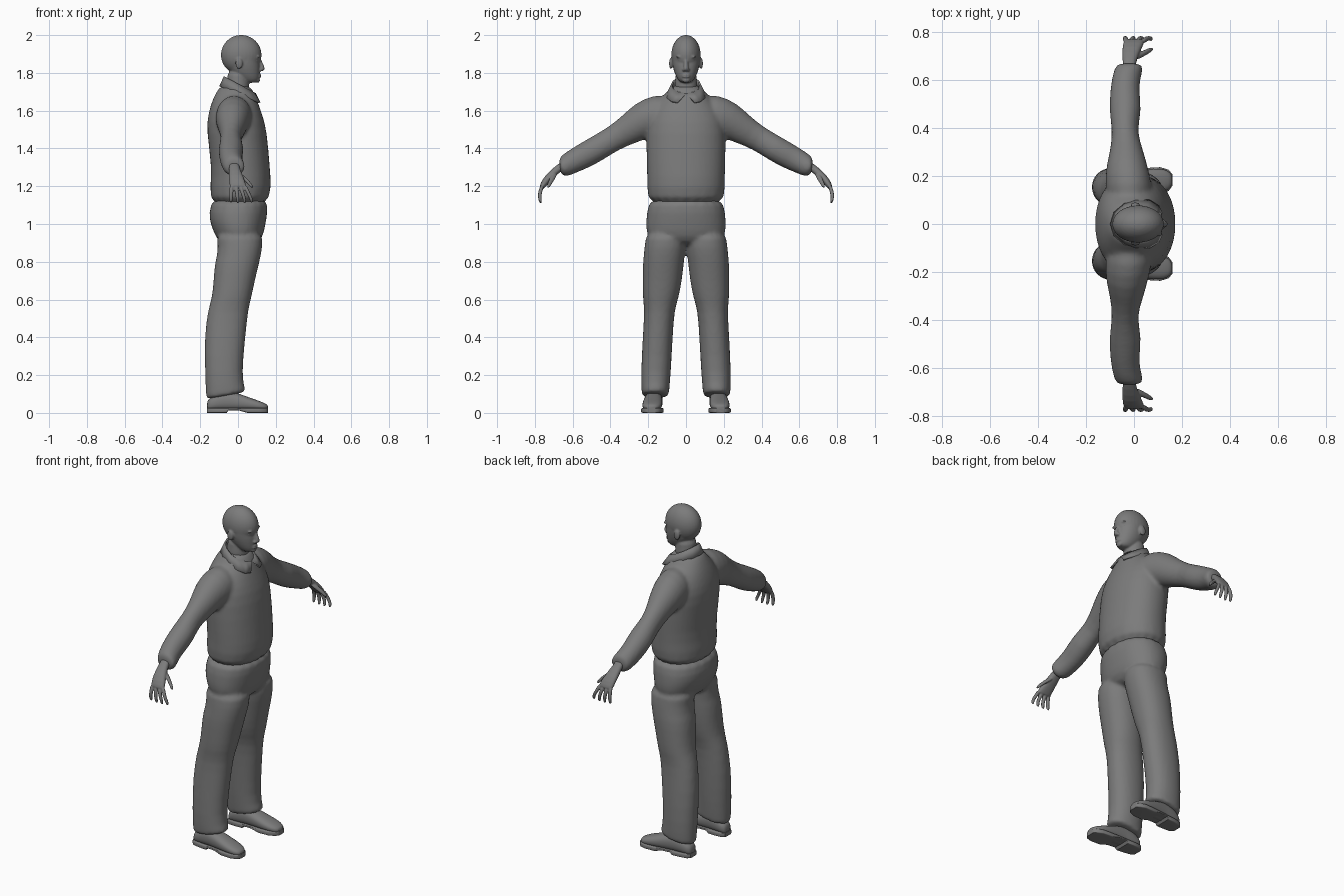
import bpy, bmesh, math
from mathutils import Vector, Matrix

cube = bpy.data.objects.get("Cube")
if cube:
    bpy.data.objects.remove(cube, do_unlink=True)

colour = (0.2, 0.2, 0.2, 1)
grey = bpy.data.materials.new("plain grey")
grey.use_nodes = True
grey.diffuse_color = colour
grey.node_tree.nodes["Principled BSDF"].inputs["Base Color"].default_value = colour
X_AXIS, Y_AXIS, Z_AXIS = Matrix.Identity(3)


def loft(bm, rings, power=2.0, segments=20):
    """Skin a row of super-ellipse rings, each (centre, half axis, half axis)."""
    def bend(t):
        return math.copysign(abs(t) ** (2 / power), t)
    angles = [math.tau * (i + 0.5) / segments for i in range(segments)]
    loops = [[bm.verts.new(centre + u * bend(math.cos(a)) + v * bend(math.sin(a)))
              for a in angles] for centre, u, v in rings]
    for lower, upper in zip(loops, loops[1:]):
        for i in range(segments):
            j = (i + 1) % segments
            bm.faces.new((lower[i], lower[j], upper[j], upper[i]))
    bm.faces.new(loops[0])
    bm.faces.new(loops[-1])


def level(z, back, front, outer, inner=None, tilt=0.0):
    """Horizontal ring from its extents; without inner it is centred on y = 0."""
    inner = -outer if inner is None else inner
    centre = Vector((back + front, inner + outer, 2 * z)) / 2
    depth = X_AXIS * (front - back) / 2 + Z_AXIS * tilt
    return centre, depth, Y_AXIS * (outer - inner) / 2


def joint(x, y, z, high, deep=None):
    """One station of a limb, with its half height and half depth."""
    return Vector((x, y, z)), high, deep or high


def limb(bm, joints, power=2.0, segments=20):
    """Loft rings set square to a path of joints."""
    rings = []
    for i, (point, high, deep) in enumerate(joints):
        before = joints[max(i - 1, 0)][0]
        after = joints[min(i + 1, len(joints) - 1)][0]
        across = (after - before).cross(X_AXIS).normalized()
        rings.append((point, X_AXIS * deep, across * high))
    loft(bm, rings, power, segments)


def ball(bm, centre, size):
    place = Matrix.Translation(centre) @ Matrix.Diagonal((*size, 1))
    bmesh.ops.create_uvsphere(bm, u_segments=16, v_segments=10, radius=1, matrix=place)


def mirror_copy(bm):
    """Repeat everything built so far on the other side of the body."""
    source = bm.verts[:] + bm.edges[:] + bm.faces[:]
    copied = bmesh.ops.duplicate(bm, geom=source)["geom"]
    verts = [item for item in copied if isinstance(item, bmesh.types.BMVert)]
    bmesh.ops.scale(bm, vec=(1, -1, 1), verts=verts)


def finish(name, bm, voxel=0.0, soften=0, rounded=True):
    """Turn the bmesh into an object, optionally blending its pieces together."""
    bmesh.ops.recalc_face_normals(bm, faces=bm.faces)
    for face in bm.faces:
        face.smooth = True
    mesh = bpy.data.meshes.new(name)
    bm.to_mesh(mesh)
    bm.free()
    mesh.materials.append(grey)
    obj = bpy.data.objects.new(name, mesh)
    bpy.context.collection.objects.link(obj)
    if rounded:
        subdivide = obj.modifiers.new("rounding", "SUBSURF")
        subdivide.levels = subdivide.render_levels = 1
    if voxel:
        blend = obj.modifiers.new("blend", "REMESH")
        blend.mode, blend.voxel_size, blend.use_smooth_shade = "VOXEL", voxel, True
        smooth = obj.modifiers.new("soften", "SMOOTH")
        smooth.factor, smooth.iterations = 0.5, soften
    return obj


# Sweater: two sleeves blended into the torso
bm = bmesh.new()
limb(bm, [joint(-.02, .08, 1.57, high=.11, deep=.09),
          joint(-.02, .15, 1.57, high=.12, deep=.1),
          joint(-.03, .23, 1.55, high=.1, deep=.09),
          joint(-.03, .3, 1.5, high=.08, deep=.07),
          joint(-.04, .39, 1.45, high=.065, deep=.05),
          joint(-.035, .47, 1.4, high=.07, deep=.07),
          joint(-.04, .56, 1.35, high=.067, deep=.06),
          joint(-.03, .62, 1.32, high=.06, deep=.06),
          joint(-.02, .65, 1.3, high=.055, deep=.06),
          joint(-.02, .67, 1.3, high=.04, deep=.05)])
mirror_copy(bm)
loft(bm, [level(1.08, back=-.15, front=.16, outer=.21),
          level(1.2, back=-.15, front=.18, outer=.207),
          level(1.3, back=-.14, front=.17, outer=.21),
          level(1.5, back=-.17, front=.155, outer=.215),
          level(1.58, back=-.16, front=.13, outer=.2),
          level(1.65, back=-.14, front=.105, outer=.15),
          level(1.7, back=-.115, front=.085, outer=.1),
          level(1.74, back=-.09, front=.06, outer=.075)], power=2.15)
finish("sweater", bm, voxel=.01, soften=5)

# Trousers: two legs blended into the hips, hems rising to the front
bm = bmesh.new()
loft(bm, [level(.98, back=-.13, front=.14, inner=0, outer=.215),
          level(.87, back=-.1, front=.13, inner=0, outer=.22),
          level(.8, back=-.125, front=.115, inner=.01, outer=.23),
          level(.7, back=-.13, front=.09, inner=.02, outer=.23),
          level(.6, back=-.14, front=.07, inner=.04, outer=.23),
          level(.55, back=-.16, front=.055, inner=.06, outer=.22),
          level(.4, back=-.18, front=.04, inner=.07, outer=.23),
          level(.2, back=-.175, front=.02, inner=.08, outer=.24),
          level(.1, back=-.17, front=.04, inner=.09, outer=.235, tilt=.02),
          level(.09, back=-.17, front=.045, inner=.09, outer=.235, tilt=.02)], power=2.2)
mirror_copy(bm)
loft(bm, [level(1.16, back=-.14, front=.165, outer=.2),
          level(1.05, back=-.157, front=.157, outer=.21),
          level(1, back=-.147, front=.147, outer=.215),
          level(.93, back=-.12, front=.135, outer=.21),
          level(.88, back=-.08, front=.09, outer=.16)], power=2.2)
finish("trousers", bm, voxel=.01, soften=4)

# Head: ears, brows and nostrils, then cranium, face, neck, nose, lips and chin
bm = bmesh.new()
ball(bm, (.005, .08, 1.85), (.02, .01, .03))
ball(bm, (.108, .03, 1.885), (.01, .025, .006))
ball(bm, (.12, .012, 1.816), (.011, .009, .008))
mirror_copy(bm)
ball(bm, (.017, 0, 1.895), (.112, .081, .107))
loft(bm, [level(1.746, back=.03, front=.1, outer=.026),
          level(1.765, back=0, front=.115, outer=.045),
          level(1.8, back=-.04, front=.117, outer=.062),
          level(1.84, back=-.06, front=.118, outer=.073),
          level(1.867, back=-.06, front=.112, outer=.075),
          level(1.89, back=-.06, front=.122, outer=.077),
          level(1.95, back=-.05, front=.112, outer=.065)], power=2.1)
limb(bm, [joint(0, 0, 1.62, high=.063), joint(0, 0, 1.75, high=.06),
          joint(0, 0, 1.83, high=.055)])
limb(bm, [joint(.108, 0, 1.885, high=.009), joint(.122, 0, 1.85, high=.01),
          joint(.131, 0, 1.82, high=.015), joint(.122, 0, 1.808, high=.011)])
for lip in (1.79, 1.78):
    ball(bm, (.112, 0, lip), (.012, .022, .006))
ball(bm, (.104, 0, 1.762), (.013, .022, .014))
finish("head", bm, voxel=.005, soften=3)

# Eyes
bm = bmesh.new()
ball(bm, (.094, .031, 1.867), (.013, .015, .008))
mirror_copy(bm)
finish("eyes", bm, rounded=False)

# Shirt collar: flap swept from the nape round to a front point
bm = bmesh.new()
steps = 6
edges = []
for i in range(steps + 1):
    turn = math.pi * i / steps
    along, out = math.cos(turn), math.sin(turn)
    point = .045 * (i / steps) ** 2
    fold = bm.verts.new((.01 - .08 * along, .075 * out, 1.735 + .045 * along))
    hem = bm.verts.new((.01 - .105 * along, .09 * out + point, 1.685 + .043 * along))
    edges.append((fold, hem))
for (fold, hem), (next_fold, next_hem) in zip(edges, edges[1:]):
    bm.faces.new((fold, hem, next_hem, next_fold))
mirror_copy(bm)
bmesh.ops.remove_doubles(bm, verts=bm.verts, dist=.001)
collar = finish("shirt_collar", bm, rounded=False)
cloth = collar.modifiers.new("cloth", "SOLIDIFY")
cloth.thickness, cloth.offset = .01, 0

# Hands: palm, four fanned and curled fingers, thumb
bm = bmesh.new()
limb(bm, [joint(-.02, .64, 1.32, high=.02, deep=.027),
          joint(-.02, .675, 1.295, high=.02, deep=.027),
          joint(-.01, .73, 1.245, high=.021, deep=.04),
          joint(0, .758, 1.205, high=.017, deep=.044),
          joint(0, .764, 1.19, high=.012, deep=.042)], power=2.4)
for finger in range(4):
    spread = finger - 1.5
    base, tip = .023 * spread, .017 + .036 * spread
    drop = 1.104 + .005 * abs(spread)
    limb(bm, [joint(base, .758, 1.21, high=.012),
              joint((base + tip) / 2, .775, 1.165, high=.011),
              joint(tip, .775, 1.135, high=.01),
              joint(tip, .767, drop, high=.007)], segments=10)
limb(bm, [joint(0, .69, 1.27, high=.015), joint(.034, .708, 1.24, high=.014),
          joint(.06, .722, 1.215, high=.012), joint(.078, .732, 1.19, high=.008)],
     segments=10)
mirror_copy(bm)
finish("hands", bm, voxel=.004, soften=2)

# Shoes: rounded uppers over flat soles, both from (x, half width, height)
outline = [(-.165, .025, .06), (-.15, .04, .08), (-.1, .046, .11), (-.06, .047, .115),
           (-.05, .047, .115), (0, .05, .105), (.05, .053, .085), (.11, .053, .065),
           (.145, .04, .05), (.16, .02, .04)]


def shoe_ring(x, half, bottom, top):
    centre = Vector((x, .174 + x / 18, (top + bottom) / 2))
    return centre, Y_AXIS * half, Z_AXIS * (top - bottom) / 2


bm = bmesh.new()
loft(bm, [shoe_ring(x, half, .012, top) for x, half, top in outline], power=2.4)
mirror_copy(bm)
finish("shoe_uppers", bm)

# Soles lift off the ground under the arch
bm = bmesh.new()
loft(bm, [shoe_ring(x, half + .004, .014 if -.055 < x < .02 else 0, .026)
          for x, half, top in outline], power=8)
mirror_copy(bm)
soles = finish("shoe_soles", bm, rounded=False)
bpy.context.view_layer.objects.active = soles
soles.select_set(True)
bpy.ops.object.shade_smooth_by_angle(angle=math.radians(40))
